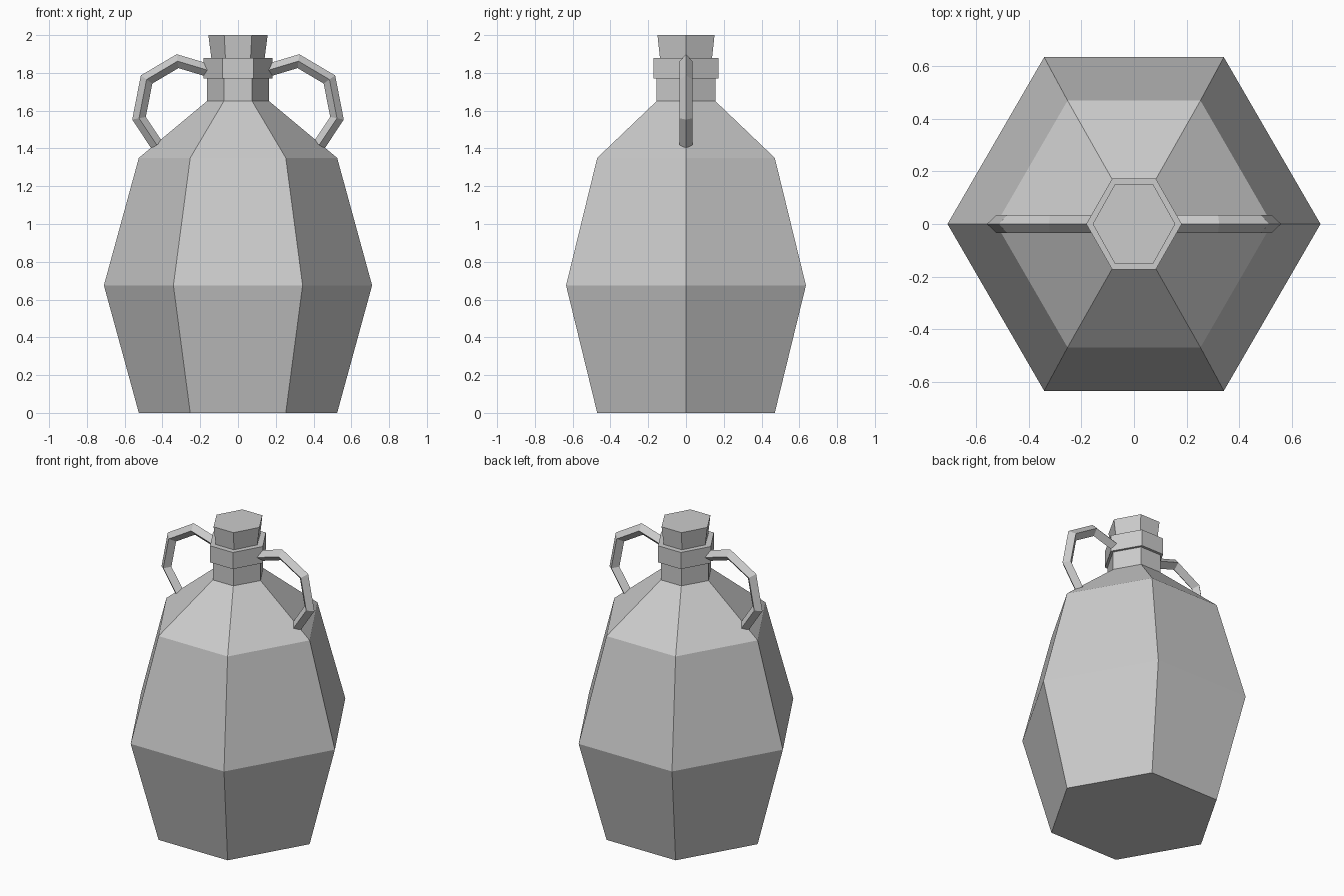
import bpy
import bmesh
import math
from mathutils import Vector

old = bpy.data.objects.get("Cube")
if old:
    bpy.data.objects.remove(old, do_unlink=True)

clay = bpy.data.materials.new("plain_grey")
clay.use_nodes = True
grey = (0.6, 0.6, 0.6, 1)
clay.diffuse_color = grey
clay.node_tree.nodes["Principled BSDF"].inputs["Base Color"].default_value = grey


def loft(name, rings):
    """Skin a list of vertex rings, closing both ends with flat caps."""
    bm = bmesh.new()
    loops = [[bm.verts.new(p) for p in ring] for ring in rings]
    for low, high in zip(loops, loops[1:]):
        n = len(low)
        for i in range(n):
            j = (i + 1) % n
            bm.faces.new((low[i], low[j], high[j], high[i]))
    bm.faces.new(loops[0])
    bm.faces.new(loops[-1])
    bmesh.ops.recalc_face_normals(bm, faces=bm.faces)
    mesh = bpy.data.meshes.new(name)
    bm.to_mesh(mesh)
    bm.free()
    mesh.materials.append(clay)
    obj = bpy.data.objects.new(name, mesh)
    bpy.context.collection.objects.link(obj)
    return obj


def hexagon(corner, half_edge, depth, z):
    """Six-sided ring with its points on the x axis."""
    return [(corner, 0, z), (half_edge, depth, z), (-half_edge, depth, z),
            (-corner, 0, z), (-half_edge, -depth, z), (half_edge, -depth, z)]


# Faceted vessel with shoulder and neck
loft("jug_body", [
    hexagon(0.525, 0.253, 0.47, 0),
    hexagon(0.71, 0.342, 0.635, 0.675),
    hexagon(0.525, 0.253, 0.47, 1.35),
    hexagon(0.165, 0.075, 0.156, 1.65),
    hexagon(0.165, 0.075, 0.156, 1.78),
])

# Raised collar and flared stopper
loft("neck_collar", [hexagon(0.182, 0.083, 0.173, z) for z in (1.77, 1.88)])
loft("stopper", [hexagon(0.14, 0.066, 0.137, 1.87),
                 hexagon(0.157, 0.073, 0.151, 2)])

# Angular handles with a diamond cross-section, mitred at each bend
path = [Vector(p) for p in ((0.14, 1.808), (0.32, 1.862), (0.484, 1.765),
                            (0.524, 1.56), (0.43, 1.418))]


def handle(name, side, radius=0.034):
    rings = []
    for i, p in enumerate(path):
        before = (p - path[i - 1]).normalized() if i else None
        after = (path[i + 1] - p).normalized() if i < len(path) - 1 else None
        before, after = before or after, after or before
        along = (before + after).normalized()
        out = Vector((-along.y, along.x)) * radius / along.dot(before)
        rings.append([(side * (p.x + out.x * math.cos(a)),
                       radius * math.sin(a),
                       p.y + out.y * math.cos(a))
                      for a in (k * math.pi / 2 for k in range(4))])
    return loft(name, rings)


handle("left_handle", 1)
handle("right_handle", -1)
